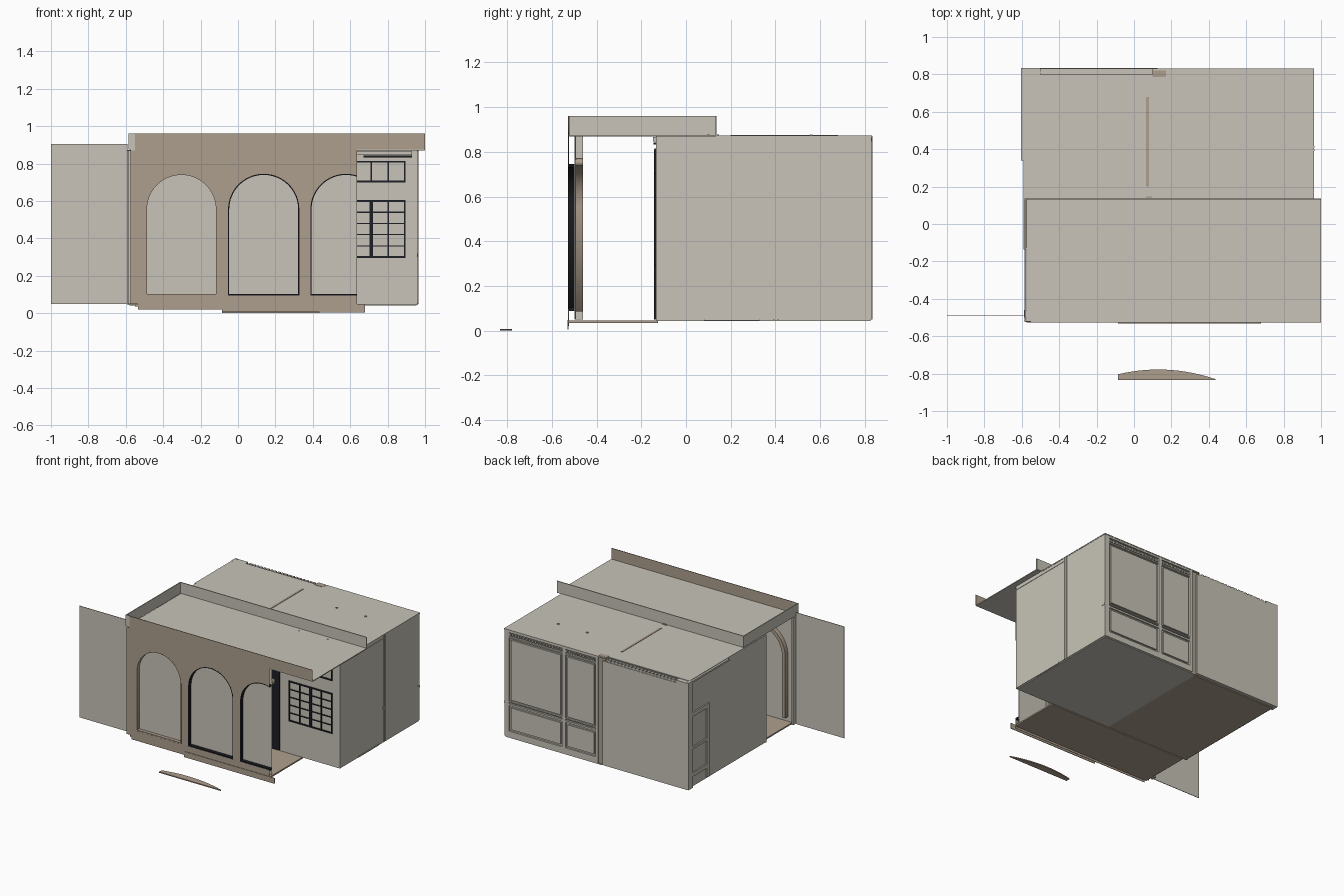
import bpy, bmesh, math


def material(name, rgb):
    m = bpy.data.materials.new(name)
    m.diffuse_color = (*rgb, 1)
    return m


BEIGE = material("beige plaster", (0.578, 0.552, 0.479))
TAN = material("tan stone", (0.423, 0.347, 0.270))
BLACK = material("black metal", (0.012, 0.013, 0.018))


def finish(name, bm, mat):
    bmesh.ops.recalc_face_normals(bm, faces=bm.faces)
    me = bpy.data.meshes.new(name)
    bm.to_mesh(me)
    bm.free()
    me.materials.append(mat)
    ob = bpy.data.objects.new(name, me)
    bpy.context.collection.objects.link(ob)
    return ob


def boxes(name, items, mat):
    """One object from several boxes (x0, x1, y0, y1, z0, z1)."""
    bm = bmesh.new()
    for x0, x1, y0, y1, z0, z1 in items:
        vs = bmesh.ops.create_cube(bm, size=1)["verts"]
        for v in vs:
            v.co = ((x0 + x1) / 2 + v.co.x * (x1 - x0),
                    (y0 + y1) / 2 + v.co.y * (y1 - y0),
                    (z0 + z1) / 2 + v.co.z * (z1 - z0))
    return finish(name, bm, mat)


def sheet(name, outlines, y0, y1, mat):
    """Filled x/z outlines (first outer, then holes), as a slab from y0 to y1."""
    cu = bpy.data.curves.new(name, "CURVE")
    cu.dimensions = "2D"
    cu.fill_mode = "BOTH"
    cu.extrude = (y1 - y0) / 2
    for pts in outlines:
        s = cu.splines.new("POLY")
        s.points.add(len(pts) - 1)
        for p, (x, z) in zip(s.points, pts):
            p.co = (x, z, 0, 1)
        s.use_cyclic_u = True
    tmp = bpy.data.objects.new(name + "_curve", cu)
    bpy.context.collection.objects.link(tmp)
    dg = bpy.context.evaluated_depsgraph_get()
    me = bpy.data.meshes.new_from_object(tmp.evaluated_get(dg))
    bpy.data.objects.remove(tmp)
    bm = bmesh.new()
    bm.from_mesh(me)
    bmesh.ops.remove_doubles(bm, verts=bm.verts, dist=1e-5)
    for v in bm.verts:
        v.co = (v.co.x, (y0 + y1) / 2 - v.co.z, v.co.y)
    return finish(name, bm, mat)


CUT, SPRING, SILL, R = 0.635, 0.555, 0.095, 0.1875
CENTRES = (-0.3025, 0.1375, 0.5775)


def arch(cx, r, z0=SILL):
    """Arch line from lower left over the crown, stopped at the cut end of the wall."""
    pts = [(cx - r, z0)]
    for i in range(33):
        a = math.pi * (1 - i / 32)
        x = cx + r * math.cos(a)
        if x > CUT:
            return pts + [(CUT, SPRING + math.sqrt(r * r - (CUT - cx) ** 2))]
        pts.append((x, SPRING + r * math.sin(a)))
    return pts + [(cx + r, z0)]


# Front wall with two whole arches and one cut arch, parapet band on top
outer = [(-0.575, 0.05), (-0.535, 0.05), (-0.535, 0.02), (CUT, 0.02), (CUT, SILL)]
outer += arch(CENTRES[2], R)
outer += [(CUT, 0.875), (1.0, 0.875), (1.0, 0.96), (-0.55, 0.96), (-0.55, 0.87), (-0.575, 0.87)]
sheet("arcade_front_wall", [outer, arch(CENTRES[0], R), arch(CENTRES[1], R)], -0.527, -0.523, TAN)

# Arch linings, sills and inner trims
for i, cx in enumerate(CENTRES):
    mat = TAN if i == 0 else BLACK
    end = min(cx + R, CUT)
    sheet(f"arch_lining_{i + 1}", [arch(cx, R + 0.003) + arch(cx, R - 0.003)[::-1]],
          -0.5275, -0.5, mat)
    boxes(f"arch_sill_{i + 1}", [(cx - R, end, -0.526, -0.5, 0.088, 0.104)], mat)
    sheet(f"inner_arch_trim_{i + 1}",
          [arch(cx, 0.217, 0.085) + arch(cx, 0.19, 0.085)[::-1]], -0.494, -0.46, TAN)
boxes("arcade_backing_panel", [(-0.575, CUT, -0.497, -0.493, 0.05, 0.87)], BEIGE)
boxes("arcade_left_post", [(-0.587, -0.573, -0.5, -0.46, 0.05, 0.87)], BEIGE)
boxes("side_screen", [(-1.0, -0.592, -0.492, -0.488, 0.05, 0.905)], BEIGE)

# Parapet: left and back strips, open at the right end
boxes("parapet_sides", [(-0.585, -0.578, -0.525, 0.135, 0.875, 0.96),
                        (-0.585, -0.55, -0.525, -0.519, 0.875, 0.96),
                        (-0.585, 1.0, 0.130, 0.137, 0.875, 0.96)], BEIGE)

# Roofs
boxes("porch_roof", [(-0.575, 1.0, -0.523, 0.135, 0.869, 0.876)], BEIGE)
boxes("room_roof", [(-0.59, 0.10, 0.135, 0.80, 0.864, 0.872),
                    (0.10, 0.962, 0.135, 0.832, 0.864, 0.872),
                    (-0.55, 0.10, 0.80, 0.832, 0.850, 0.858)], BEIGE)
boxes("roof_slot", [(0.063, 0.079, 0.2, 0.68, 0.870, 0.875),
                    (0.063, 0.095, 0.140, 0.146, 0.870, 0.879)], TAN)
boxes("ceiling_lamps", [(x - 0.007, x + 0.007, y - 0.005, y + 0.005, 0.870, 0.878)
                        for x in (0.445, 0.69) for y in (0.10, 0.56)], BEIGE)

# Room walls
boxes("room_walls", [(-0.59, 0.96, -0.135, -0.125, 0.045, 0.87),
                     (-0.59, -0.58, -0.125, 0.82, 0.05, 0.87),
                     (0.95, 0.96, -0.125, 0.82, 0.05, 0.87),
                     (-0.58, 0.95, 0.808, 0.816, 0.05, 0.865),
                     (0.125, 0.135, -0.125, 0.808, 0.05, 0.865)], BEIGE)

# Back wall: raised panels, frame strips and the plain half
PANELS = [(x0, x1, z0, z1) for x0, x1 in ((0.485, 0.905), (0.20, 0.425))
          for z0, z1 in ((0.11, 0.275), (0.335, 0.795))]
boxes("back_panels", [(a, b, 0.812, 0.828, c, d) for a, b, c, d in PANELS], BEIGE)
boxes("back_panel_frame", [(x0, x1, 0.812, 0.83, z0, z1) for x0, x1, z0, z1 in (
    (0.92, 0.96, 0.05, 0.87), (0.44, 0.47, 0.05, 0.87), (0.165, 0.187, 0.05, 0.87),
    (0.165, 0.96, 0.05, 0.095), (0.165, 0.96, 0.315, 0.323), (0.165, 0.96, 0.29, 0.304),
    (0.165, 0.96, 0.808, 0.818), (0.165, 0.96, 0.85, 0.87))], BEIGE)
boxes("back_dentils", [(0.19 + i * 0.024, 0.202 + i * 0.024, 0.812, 0.828, 0.825, 0.843)
                       for i in range(32)], BEIGE)
boxes("back_plain_wall", [(-0.59, 0.125, 0.812, 0.835, 0.05, 0.848)], BEIGE)
boxes("back_plain_cornice", [(-0.59, -0.50, 0.80, 0.835, 0.848, 0.868)] +
      [(-0.48 + i * 0.03, -0.46 + i * 0.03, 0.815, 0.832, 0.848, 0.866) for i in range(19)], BEIGE)
boxes("back_pier", [(0.10, 0.17, 0.785, 0.822, 0.05, 0.874)], TAN)

# Right wall: pilaster strip, cornice line, skirting
boxes("right_wall_trim", [(0.955, 0.964, 0.39, 0.397, 0.05, 0.87),
                          (0.955, 0.964, 0.41, 0.416, 0.05, 0.87),
                          (0.955, 0.963, -0.135, 0.39, 0.838, 0.843),
                          (0.955, 0.963, 0.38, 0.39, 0.30, 0.318),
                          (0.955, 0.963, 0.80, 0.83, 0.30, 0.318),
                          (0.955, 0.963, 0.08, 0.33, 0.046, 0.055)], BEIGE)

# Left wall: shallow slab and a framed niche
boxes("left_wall_slab", [(-0.60, -0.588, 0.57, 0.60, 0.06, 0.62),
                         (-0.605, -0.588, 0.78, 0.835, 0.05, 0.87),
                         (-0.60, -0.588, 0.60, 0.78, 0.59, 0.62),
                         (-0.60, -0.588, 0.60, 0.78, 0.34, 0.36),
                         (-0.60, -0.588, 0.60, 0.78, 0.13, 0.16),
                         (-0.605, -0.588, 0.34, 0.835, 0.855, 0.868)], BEIGE)


def window(name, x0, x1, z0, z1, cols, rows, y=-0.135):
    """Black glazing bars: outer frame, thick middle post and thin bars."""
    items = []
    for i in range(cols + 1):
        x = x0 + (x1 - x0) * i / cols
        h = 0.010 if 2 * i == cols and rows > 1 else 0.004
        items.append((x - h, x + h, y - 0.008, y + 0.004, z0, z1))
    for j in range(rows + 1):
        z = z0 + (z1 - z0) * j / rows
        h = 0.005 if j in (0, rows) else 0.003
        items.append((x0 - 0.004, x1 + 0.004, y - 0.007, y + 0.004, z - h, z + h))
    boxes(name, items, BLACK)


# Room front: windows, door and overhead cornice
for side, cx in (("right", 0.712), ("left", -0.25)):
    window(f"{side}_window", cx - 0.18, cx + 0.18, 0.30, 0.60, 4, 5)
    window(f"{side}_transom", cx - 0.18, cx + 0.18, 0.705, 0.81, 4, 1)
boxes("front_door", [(0.20, 0.45, -0.143, -0.13, 0.05, 0.81)], BLACK)
boxes("front_cornice", [(-0.55, 0.93, -0.147, -0.13, 0.846, 0.866)], BEIGE)
boxes("awning_rail", [(0.67, 0.93, -0.145, -0.13, 0.832, 0.842)], BLACK)

# Floors
boxes("porch_floor", [(-0.55, 0.64, -0.523, -0.125, 0.035, 0.046)], TAN)
boxes("room_floor_left", [(-0.58, 0.13, -0.125, 0.81, 0.042, 0.05)], TAN)
boxes("room_floor_right", [(0.13, 0.955, -0.125, 0.825, 0.042, 0.05)], BEIGE)

# Front step riser and curved loose step edge on the ground
boxes("step_riser", [(-0.085, 0.68, -0.531, -0.526, 0.005, 0.048)], TAN)
bm = bmesh.new()
pts = [(-0.085, -0.833), (0.435, -0.833)]
for i in range(17):
    x = 0.435 - 0.52 * i / 16
    pts.append((x, -0.778 - 0.55 * (x - 0.13) ** 2))
f = bm.faces.new([bm.verts.new((x, y, 0)) for x, y in pts])
top = bmesh.ops.extrude_face_region(bm, geom=[f])["geom"]
bmesh.ops.translate(bm, vec=(0, 0, 0.008), verts=[g for g in top if isinstance(g, bmesh.types.BMVert)])
finish("curved_step", bm, TAN)
